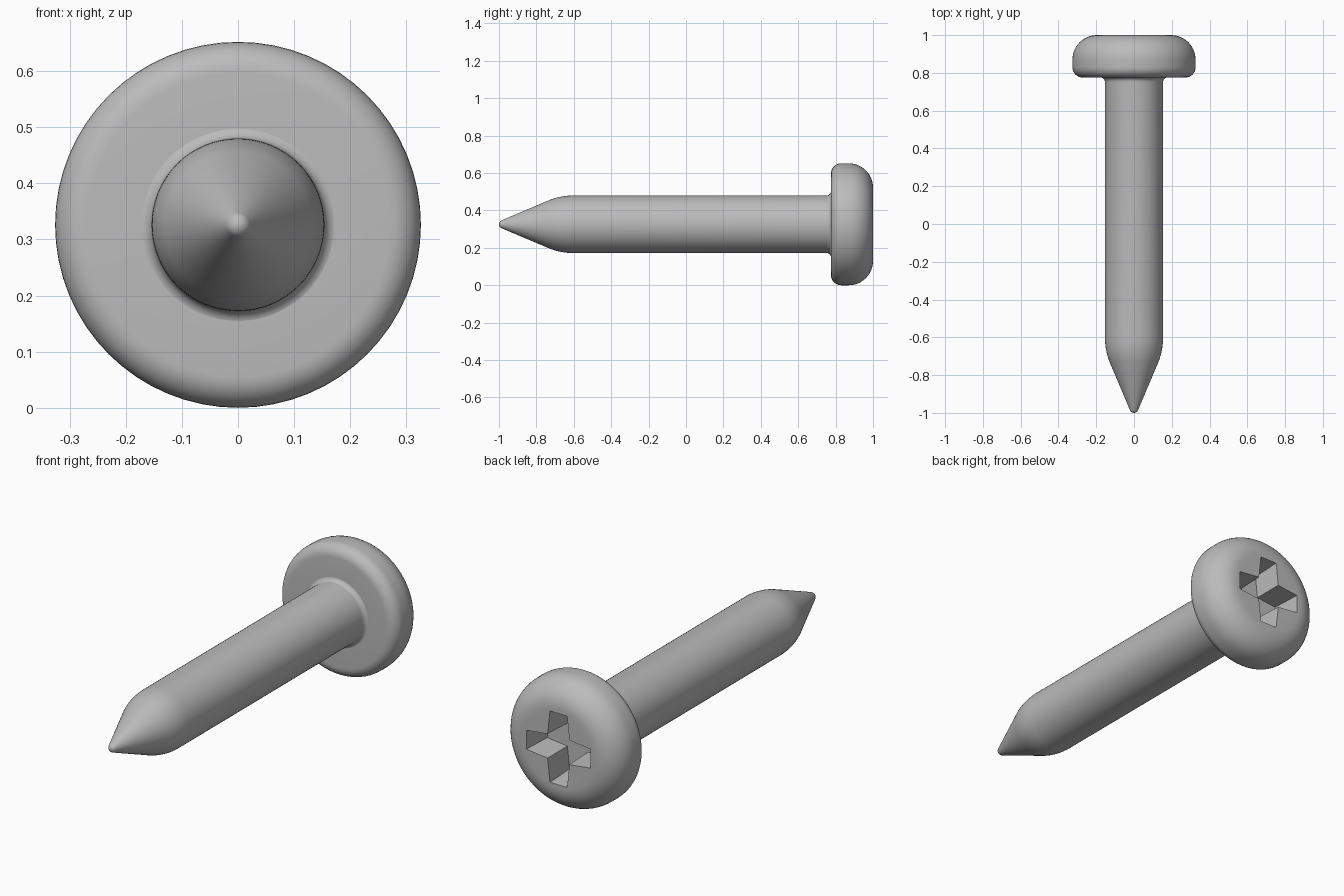
import bpy, bmesh, math
from mathutils import Matrix, Vector

if "Cube" in bpy.data.objects:
    bpy.data.objects.remove(bpy.data.objects["Cube"])

SEGMENTS = 64
HEAD_R, SHAFT_R = 0.326, 0.154
AXIS = Vector((0, 0, HEAD_R))

steel = bpy.data.materials.new("steel grey")
steel.use_nodes = True
steel.diffuse_color = (0.5, 0.5, 0.5, 1)
steel.node_tree.nodes["Principled BSDF"].inputs["Base Color"].default_value = (0.5, 0.5, 0.5, 1)


def arc(r, y, radius, start, end, steps=8):
    """Profile points (radius, y) round a corner centre, angles in degrees."""
    angles = [math.radians(start + (end - start) * i / steps) for i in range(steps + 1)]
    return [(r + radius * math.cos(a), y + radius * math.sin(a)) for a in angles]


def make_object(name, bm):
    bmesh.ops.recalc_face_normals(bm, faces=bm.faces)
    mesh = bpy.data.meshes.new(name)
    bm.to_mesh(mesh)
    bm.free()
    mesh.materials.append(steel)
    obj = bpy.data.objects.new(name, mesh)
    bpy.context.collection.objects.link(obj)
    return obj


def lathe(name, profile):
    """Revolve a (radius, y) profile about the long axis and cap both ends."""
    bm = bmesh.new()
    verts = [bm.verts.new((r, y, HEAD_R)) for r, y in profile]
    edges = [bm.edges.new(pair) for pair in zip(verts, verts[1:])]
    bmesh.ops.spin(bm, geom=verts + edges, cent=AXIS, axis=(0, 1, 0),
                   angle=math.tau, steps=SEGMENTS, use_duplicate=False)
    bmesh.ops.remove_doubles(bm, verts=bm.verts, dist=1e-5)
    bmesh.ops.holes_fill(bm, edges=[e for e in bm.edges if e.is_boundary], sides=0)
    return make_object(name, bm)


def smooth(obj):
    bpy.ops.object.select_all(action='DESELECT')
    obj.select_set(True)
    bpy.context.view_layer.objects.active = obj
    bpy.ops.object.shade_smooth_by_angle(angle=math.radians(35))


# Shaft: rounded tip, cone, soft shoulder, straight body, fillet under the head
slope = 20.5
shoulder = 0.36
tip = arc(0, -0.977, 0.023, -88, -slope, 6)
body = arc(SHAFT_R - shoulder, -0.6, shoulder, -slope, 0, 8)
fillet = arc(SHAFT_R + 0.024, 0.752, 0.024, 180, 90, 6)
shaft = lathe("shaft", tip + body + fillet + [(SHAFT_R, 0.8)])

# Head: small round below, large round above, flat top
head = lathe("head", [(0.14, 0.775)]
             + arc(HEAD_R - 0.055, 0.83, 0.055, -90, 0)
             + arc(HEAD_R - 0.13, 0.87, 0.13, 0, 90, 12))

# Cross recess: four slightly tapering arms, sunk into the flat top
outline = []
for quarter in range(4):
    turn = Matrix.Rotation(quarter * math.pi / 2, 2)
    outline += [turn @ Vector(p) for p in ((0.177, -0.047), (0.177, 0.047), (0.06, 0.06))]
bm = bmesh.new()
rings = [[bm.verts.new((p.x * s, y, HEAD_R + p.y * s)) for p in outline]
         for y, s in ((0.85, 0.94), (1.0, 1.0), (1.05, 1.0))]
for low, high in zip(rings, rings[1:]):
    for i in range(len(outline)):
        j = (i + 1) % len(outline)
        bm.faces.new((low[i], low[j], high[j], high[i]))
bm.faces.new(rings[0])
bm.faces.new(rings[-1])
cutter = make_object("recess_cutter", bm)
cutter.hide_render = True

cut = head.modifiers.new("cross recess", 'BOOLEAN')
cut.operation = 'DIFFERENCE'
cut.solver = 'EXACT'
cut.object = cutter
bpy.context.view_layer.objects.active = head
bpy.ops.object.modifier_apply(modifier=cut.name)
bpy.data.objects.remove(cutter)

for part in (shaft, head):
    smooth(part)
